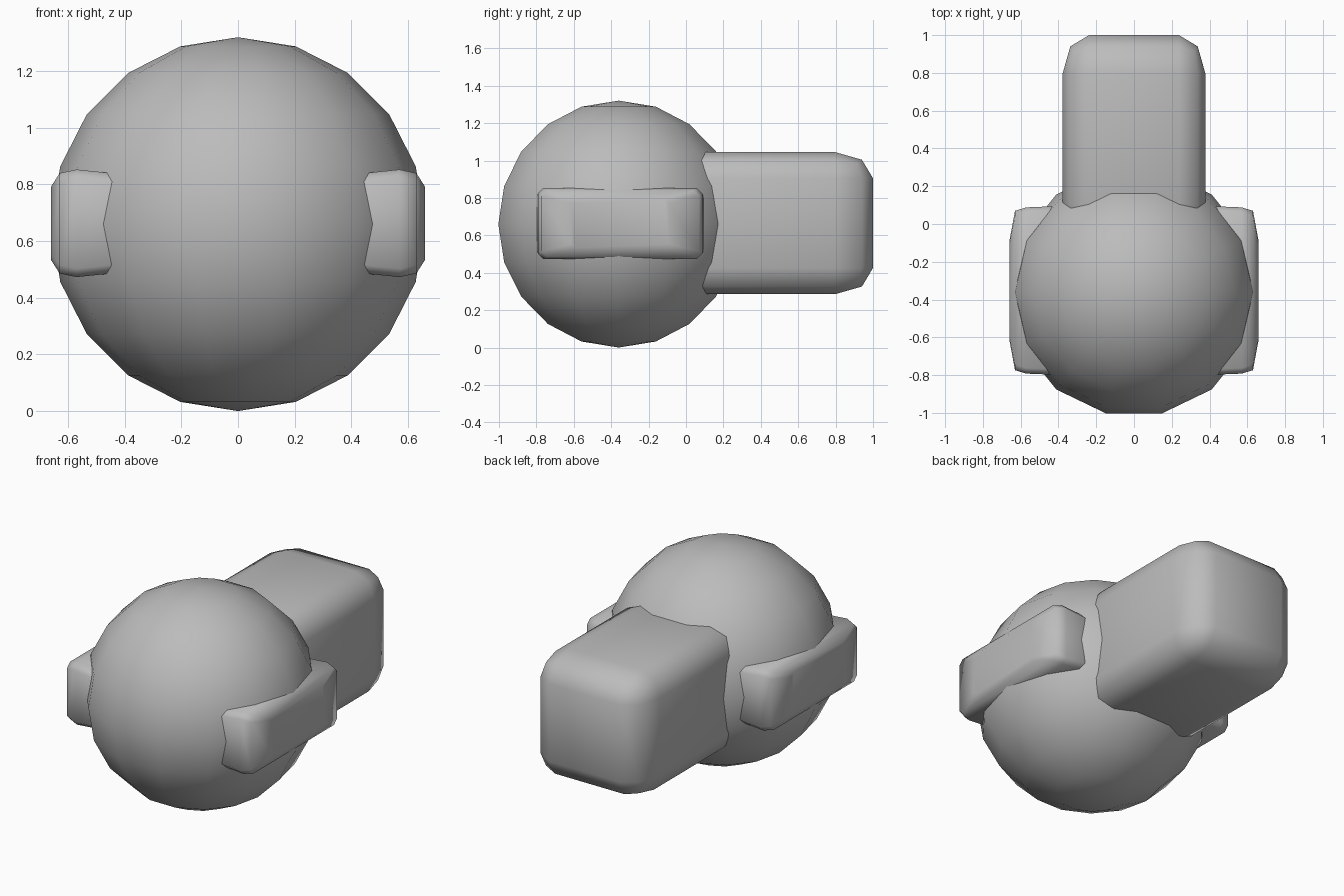
import bpy
import bmesh
import math
from mathutils import Matrix, Vector

cube = bpy.data.objects.get("Cube")
if cube:
    bpy.data.objects.remove(cube, do_unlink=True)

GREY = (0.5, 0.5, 0.5, 1.0)
grey = bpy.data.materials.new("plain grey")
grey.use_nodes = True
grey.diffuse_color = GREY
grey.node_tree.nodes["Principled BSDF"].inputs["Base Color"].default_value = GREY


def finish(bm, name):
    """Turn a bmesh into a smooth shaded object."""
    bmesh.ops.recalc_face_normals(bm, faces=bm.faces)
    for face in bm.faces:
        face.smooth = True
    mesh = bpy.data.meshes.new(name)
    bm.to_mesh(mesh)
    bm.free()
    mesh.materials.append(grey)
    obj = bpy.data.objects.new(name, mesh)
    bpy.context.collection.objects.link(obj)
    return obj


# Round body
bm = bmesh.new()
bmesh.ops.create_uvsphere(bm, u_segments=14, v_segments=10, radius=0.66,
                          matrix=Matrix.Rotation(math.pi / 2, 4, "Z"))
body = finish(bm, "round_body")
body.location = (0, -0.36, 0.66)

# Rounded block behind the body
bm = bmesh.new()
bmesh.ops.create_cube(bm, size=2)
bmesh.ops.bevel(bm, geom=bm.edges[:], offset=0.37, offset_type="OFFSET",
                segments=2, profile=0.5, affect="EDGES")
bmesh.ops.scale(bm, verts=bm.verts, vec=(0.378, 0.55, 0.38))
block = finish(bm, "rear_block")
block.location = (0, 0.45, 0.665)


def side_bar(name, side):
    """Loft chamfered rectangles outwards into a padded bar."""
    # distance from the middle, half length, half height, corner cut
    sections = [(0.30, 0.43, 0.16, 0.03), (0.445, 0.445, 0.177, 0.03),
                (0.57, 0.44, 0.19, 0.03), (0.63, 0.422, 0.177, 0.03),
                (0.66, 0.26, 0.13, 0.02)]
    bm = bmesh.new()
    rings = []
    for x, hy, hz, c in sections:
        outline = [(hy, hz - c), (hy - c, hz), (c - hy, hz), (-hy, hz - c),
                   (-hy, c - hz), (c - hy, -hz), (hy - c, -hz), (hy, c - hz)]
        rings.append([bm.verts.new(Vector((side * x, y, z))) for y, z in outline])
    for a, b in zip(rings, rings[1:]):
        for i in range(len(a)):
            j = (i + 1) % len(a)
            bm.faces.new((a[i], a[j], b[j], b[i]))
    bm.faces.new(rings[0])
    bm.faces.new(rings[-1])
    bar = finish(bm, name)
    bar.location = (0, -0.352, 0.663)


# Bars on both sides
side_bar("left_bar", 1)
side_bar("right_bar", -1)
